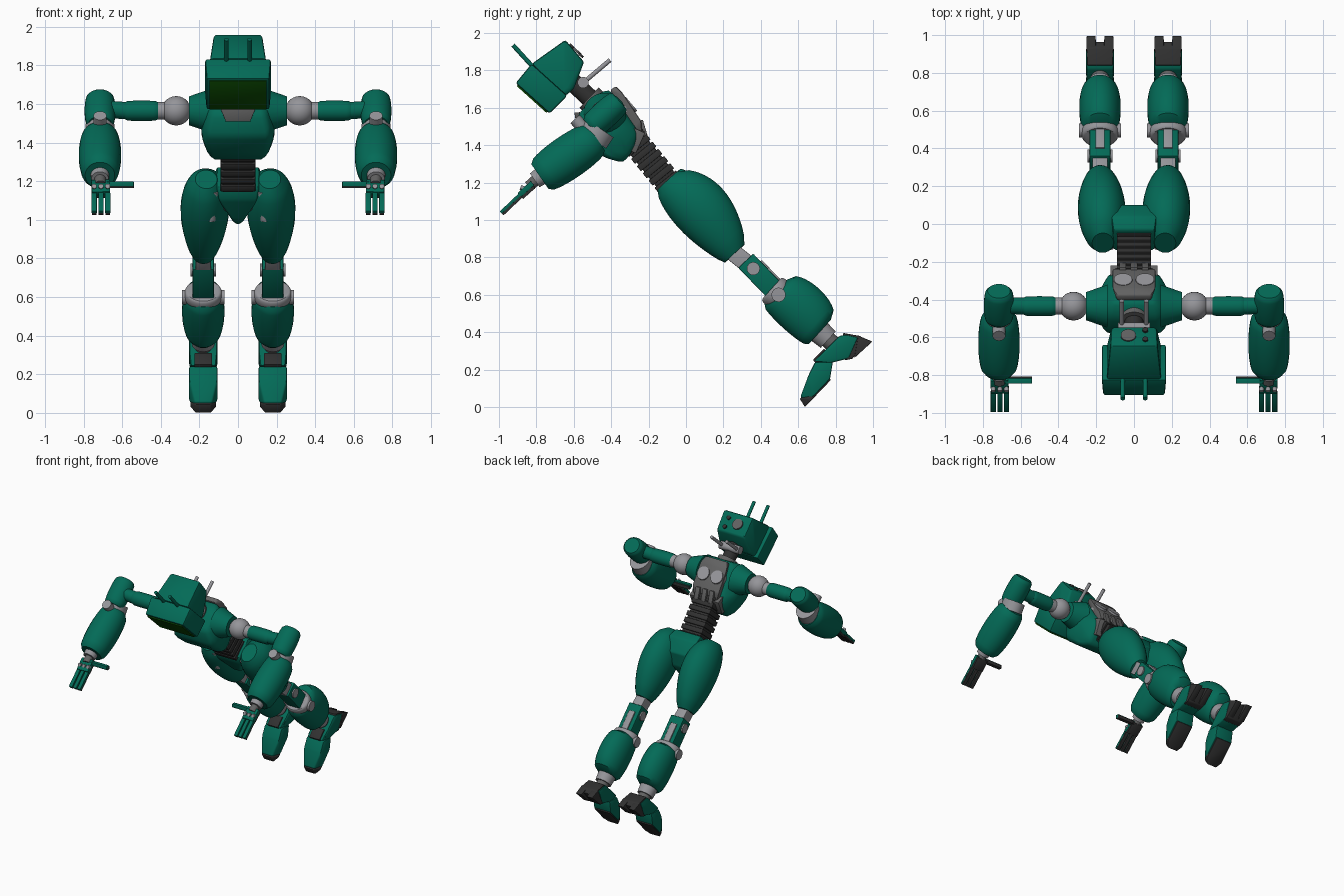
import bpy, bmesh, math
from mathutils import Vector, Matrix

cube = bpy.data.objects.get("Cube")
if cube:
    bpy.data.objects.remove(cube, do_unlink=True)


def material(name, *rgb):
    made = bpy.data.materials.new(name)
    made.use_nodes = True
    made.diffuse_color = (*rgb, 1)
    made.node_tree.nodes["Principled BSDF"].inputs["Base Color"].default_value = (*rgb, 1)
    return made


green = material("teal green", .001, .145, .095)
light = material("light grey", .3, .3, .32)
mid = material("mid grey", .12, .12, .12)
dark = material("dark grey", .03, .03, .03)
visor_green = material("visor green", .004, .08, .001)


def finish(name, bm, mat, pair):
    """Make one object, or a mirrored left and right pair."""
    sides = {"left_": 1, "right_": -1} if pair else {"": 1}
    for prefix, flip in sides.items():
        copy = bm.copy()
        bmesh.ops.scale(copy, vec=(flip, 1, 1), verts=copy.verts)
        bmesh.ops.recalc_face_normals(copy, faces=copy.faces)
        mesh = bpy.data.meshes.new(prefix + name)
        copy.to_mesh(mesh)
        copy.free()
        mesh.materials.append(mat)
        mesh.shade_smooth()
        mesh.set_sharp_from_angle(angle=math.radians(35))
        bpy.context.collection.objects.link(bpy.data.objects.new(prefix + name, mesh))
    bm.free()


def soften(bm, size):
    bmesh.ops.bevel(bm, geom=bm.edges[:], offset=size, segments=2, profile=.5,
                    affect="EDGES", clamp_overlap=True)


def hull(name, mat, *points, x=0, bevel=.008):
    """Convex block from side-profile points (y, z, half width)."""
    bm = bmesh.new()
    for y, z, half in points:
        for side in (1, -1):
            bm.verts.new((x + side * half, y, z))
    result = bmesh.ops.convex_hull(bm, input=bm.verts)
    inner = [v for v in result["geom_interior"] if v.is_valid]
    bmesh.ops.delete(bm, geom=inner, context="VERTS")
    bmesh.ops.dissolve_limit(bm, angle_limit=.05, verts=bm.verts, edges=bm.edges)
    soften(bm, bevel)
    finish(name, bm, mat, x > 0)


def tube(name, mat, start, end, width, depth=None, ends=1, power=.5, skew=1, belly=0, tip=1,
         sides=24, mirror=True):
    """Swelling elliptical tube; parts that start on the left side are mirrored."""
    start, end, depth = Vector(start), Vector(end), depth or width
    axis = (end - start).normalized()
    across = Vector((0, 1, 0)) if abs(axis.x) > .8 else Vector((1, 0, 0))
    across = (across - axis * across.dot(axis)).normalized()
    up = across.cross(axis)
    steps = 14 if ends < 1 else 1
    corner = math.sqrt(2) if sides == 4 else 1
    bm = bmesh.new()
    rings = []
    for i in range(steps + 1):
        t = i / steps
        swell = max(0, math.sin(math.pi * t ** skew)) ** power
        scale = corner * (ends + (1 - ends) * swell) * (1 + (tip - 1) * t)
        centre = start.lerp(end, t) + up * belly * swell
        angles = [(k + .5) * math.tau / sides for k in range(sides)]
        rings.append([bm.verts.new(centre + across * width * scale * math.cos(a)
                                   + up * depth * scale * math.sin(a)) for a in angles])
    for lower, upper in zip(rings, rings[1:]):
        for k in range(sides):
            n = (k + 1) % sides
            bm.faces.new((lower[k], lower[n], upper[n], upper[k]))
    bm.faces.new(rings[0])
    bm.faces.new(rings[-1])
    if sides == 4:
        soften(bm, .1 * min(width, depth, (end - start).length))
    finish(name, bm, mat, mirror and start.x > 0)


def block(*args, **options):
    tube(*args, sides=4, **options)


def between(a, b, t):
    return a + (b - a) * t


def shift(point, x=0, y=0, z=0):
    return point + Vector((x, y, z))


# Joint positions
face, brow, crown = Vector((0, -.82, 1.65)), Vector((0, -.73, 1.75)), Vector((0, -.595, 1.905))
shoulder, elbow = Vector((.32, -.435, 1.565)), Vector((.715, -.43, 1.575))
forearm, wrist = Vector((.715, -.48, 1.44)), Vector((.715, -.79, 1.225))
knuckles, fingertip = Vector((.71, -.89, 1.135)), Vector((.71, -.99, 1.04))
hip, thigh_end = Vector((.165, -.1, 1.21)), Vector((.18, .26, .82))
upper_knee, lower_knee = Vector((.18, .36, .74)), Vector((.18, .495, .6))
ankle = Vector((.18, .76, .36))
waist_top, waist_bottom = Vector((0, -.3, 1.45)), Vector((0, -.08, 1.18))

# Head, visor, rear sensors and antennas
block("head_front", green, face, brow, width=.163, depth=.122, tip=1.05)
hull("head_rear", green, (-.825, 1.835, .145), (-.65, 1.66, .145), (-.645, 1.963, .125),
     (-.545, 1.845, .12), (-.6, 1.7, .125), bevel=.012)
block("visor", visor_green, face, between(face, brow, -.06), width=.148, depth=.107)
outside = between(brow, crown, 1.06)
tube("rear_head_disc", mid, shift(crown, x=-.03), shift(outside, x=-.03), width=.04)
for step in (-.03, .02):
    tube("rear_head_port", dark, shift(crown, x=.06, y=-step, z=step),
         shift(outside, x=.06, y=-step, z=step), width=.015, mirror=False)
tube("head_antenna", green, (.06, -.82, 1.82), (.06, -.925, 1.935), width=.012)

# Neck
neck_top, neck_base = Vector((0, -.65, 1.78)), Vector((0, -.43, 1.57))
tube("neck", dark, neck_top, neck_base, width=.05)
tube("neck_collar", mid, between(neck_top, neck_base, .6), between(neck_top, neck_base, .8), width=.075)
tube("neck_cross_joint", light, (-.085, -.55, 1.735), (.085, -.55, 1.735), width=.03)
tube("neck_antenna", light, (.065, -.56, 1.725), (.065, -.406, 1.855), width=.012)

# Torso
hull("chest", green, (-.41, 1.7, .12), (-.5, 1.66, .14), (-.585, 1.55, .14), (-.56, 1.43, .17),
     (-.45, 1.6, .19), (-.46, 1.42, .19), (-.35, 1.48, .19), (-.44, 1.335, .15),
     (-.335, 1.305, .14), (-.27, 1.39, .13), (-.25, 1.47, .12), bevel=.03)
block("front_collar", mid, (0, -.582, 1.575), (0, -.575, 1.51), width=.09, depth=.015, tip=.7)
hull("backpack", mid, (-.405, 1.695, .09), (-.375, 1.715, .09), (-.34, 1.68, .115),
     (-.24, 1.53, .115), (-.235, 1.47, .1), (-.29, 1.46, .1))
tube("backpack_thruster", light, (.058, -.33, 1.59), (.058, -.292, 1.622), width=.054, tip=.9)
block("lower_back_plate", mid, (0, -.25, 1.48), (0, -.3, 1.37), width=.125, depth=.035)
for x in (0, .06):
    block("back_rib", mid, (x, -.25, 1.53), (x, -.22, 1.43), width=.018, depth=.02)

# Ribbed waist
block("waist_core", dark, waist_top, waist_bottom, width=.08, depth=.062)
ribs = 7
for i in range(ribs):
    block("waist_rib", dark, between(waist_top, waist_bottom, i / ribs),
          between(waist_top, waist_bottom, (i + .7) / ribs), width=.09, depth=.074)

# Pelvis and hips
hull("pelvis", green, (-.14, 1.17, .11), (-.03, 1.275, .11), (.04, 1.25, .12), (.1, 1.16, .12),
     (.1, 1.06, .06), (.06, .975, .015), (-.02, 1, .03), (-.11, 1.1, .1), bevel=.015)
tube("hip_axle", light, (-.2, -.01, 1.1), (.2, -.01, 1.1), width=.055)
tube("hip_strip", light, (.125, -.115, 1.15), (.14, -.045, 1), width=.025)

# Legs
tube("thigh", green, hip, thigh_end, width=.126, depth=.158, ends=.45, power=.75, skew=.82,
     belly=.03, sides=28)
block("upper_knee_link", light, between(thigh_end, upper_knee, -.3), between(thigh_end, upper_knee, 1.2),
      width=.04, depth=.047)
block("knee_link", green, between(upper_knee, lower_knee, -.3), lower_knee, width=.055, depth=.055)
block("shin_strut", light, shift(upper_knee, y=.035, z=.035), shift(lower_knee, y=.03, z=.04),
      width=.025, depth=.015)
for name, joint, radius, reach in (("upper_knee_joint", upper_knee, .035, .065),
                                   ("lower_knee_joint", lower_knee, .038, .11)):
    tube(name, light, shift(joint, x=-reach), shift(joint, x=reach), width=radius)
tube("knee_ring", light, between(lower_knee, ankle, -.14), between(lower_knee, ankle, .05),
     width=.1, depth=.088, ends=.85)
tube("shin", green, between(lower_knee, ankle, -.06), between(lower_knee, ankle, .83),
     width=.11, depth=.143, ends=.62, power=.35, belly=.027, sides=28)
tube("ankle_ring", light, between(lower_knee, ankle, .8), ankle, width=.066, tip=.9)
tube("ankle", mid, ankle, between(lower_knee, ankle, 1.2), width=.045)

# Feet
foot = ankle.x
hull("instep", green, (.685, .245, .07), (.82, .38, .07), (.855, .387, .075), (.92, .372, .075),
     (.87, .26, .075), (.77, .235, .07), x=foot)
hull("heel", dark, (.84, .396, .068), (.93, .38, .07), (.965, .355, .07), (.89, .258, .07),
     (.85, .25, .07), (.83, .28, .068), x=foot, bevel=.005)
for offset in (-.047, .047):
    hull("heel_prong", dark, (.92, .382, .026), (.997, .35, .024), (.9, .262, .026),
         x=foot + offset, bevel=.004)
block("toe_joint", dark, (foot, .7, .23), (foot, .76, .29), width=.045, depth=.03)
hull("toe", green, (.612, .055, .045), (.635, .03, .042), (.655, .17, .073), (.69, .24, .073),
     (.785, .24, .073), (.77, .15, .073), (.68, .055, .073), x=foot)
hull("toe_sole", dark, (.608, .045, .04), (.636, 0, .04), (.665, .03, .066), (.775, .145, .066),
     (.766, .155, .066), (.65, .045, .066), x=foot, bevel=.004)

# Shoulders and upper arms
tube("shoulder_mount", green, shift(shoulder, x=-.18), shift(shoulder, x=-.065), width=.115, tip=.65)
bm = bmesh.new()
bmesh.ops.create_uvsphere(bm, u_segments=24, v_segments=14, radius=.076,
                          matrix=Matrix.Translation(shoulder))
finish("shoulder_ball", bm, light, True)
tube("arm_collar", light, shift(shoulder, x=.06), shift(shoulder, x=.1), width=.045)
tube("upper_arm", green, shift(shoulder, x=.095), shift(shoulder, x=.265), width=.053, ends=.85, power=.2)
tube("elbow_pin", green, shift(shoulder, x=.25), elbow, width=.045)

# Elbows and forearms
tube("elbow", green, shift(elbow, y=.075, z=.06), shift(elbow, y=-.08, z=-.08),
     width=.08, depth=.075, ends=.75, power=.3)
tube("elbow_band", light, shift(forearm, y=.02, z=.05), shift(forearm, y=-.02, z=-.01), width=.075, depth=.088)
tube("elbow_disc", light, shift(forearm, y=-.06, z=.04), shift(forearm, y=-.113, z=.1), width=.034)
tube("forearm", green, forearm, between(forearm, wrist, .97), width=.11, depth=.117, ends=.7,
     power=.4, sides=28)
tube("wrist_ring", light, between(forearm, wrist, .92), between(forearm, wrist, 1.06), width=.05, tip=.9)
tube("wrist", mid, wrist, between(wrist, knuckles, .5), width=.03)

# Hands, green on the back and dark on the palm side
block("palm_back", green, between(wrist, knuckles, .3), knuckles, width=.047, depth=.014)
block("palm", dark, shift(between(wrist, knuckles, .35), y=.014, z=-.014),
      shift(knuckles, y=.014, z=-.014), width=.045, depth=.01)
for offset in (-.035, 0, .035):
    root, end = shift(knuckles, x=offset), shift(fingertip, x=offset)
    tube("knuckle", light, shift(root, y=.03, z=.03), shift(root, y=.005, z=.04), width=.013)
    block("finger_back", green, root, end, width=.0135, depth=.008)
    block("finger", dark, shift(root, y=.01, z=-.01), shift(end, y=.01, z=-.01), width=.0125, depth=.007)
thumb_root, thumb_end = Vector((.68, -.83, 1.185)), Vector((.54, -.83, 1.185))
block("thumb_back", green, thumb_root, thumb_end, width=.0135)
block("thumb", dark, shift(thumb_root, y=.01, z=-.008), shift(thumb_end, y=.01, z=-.008), width=.0125)
